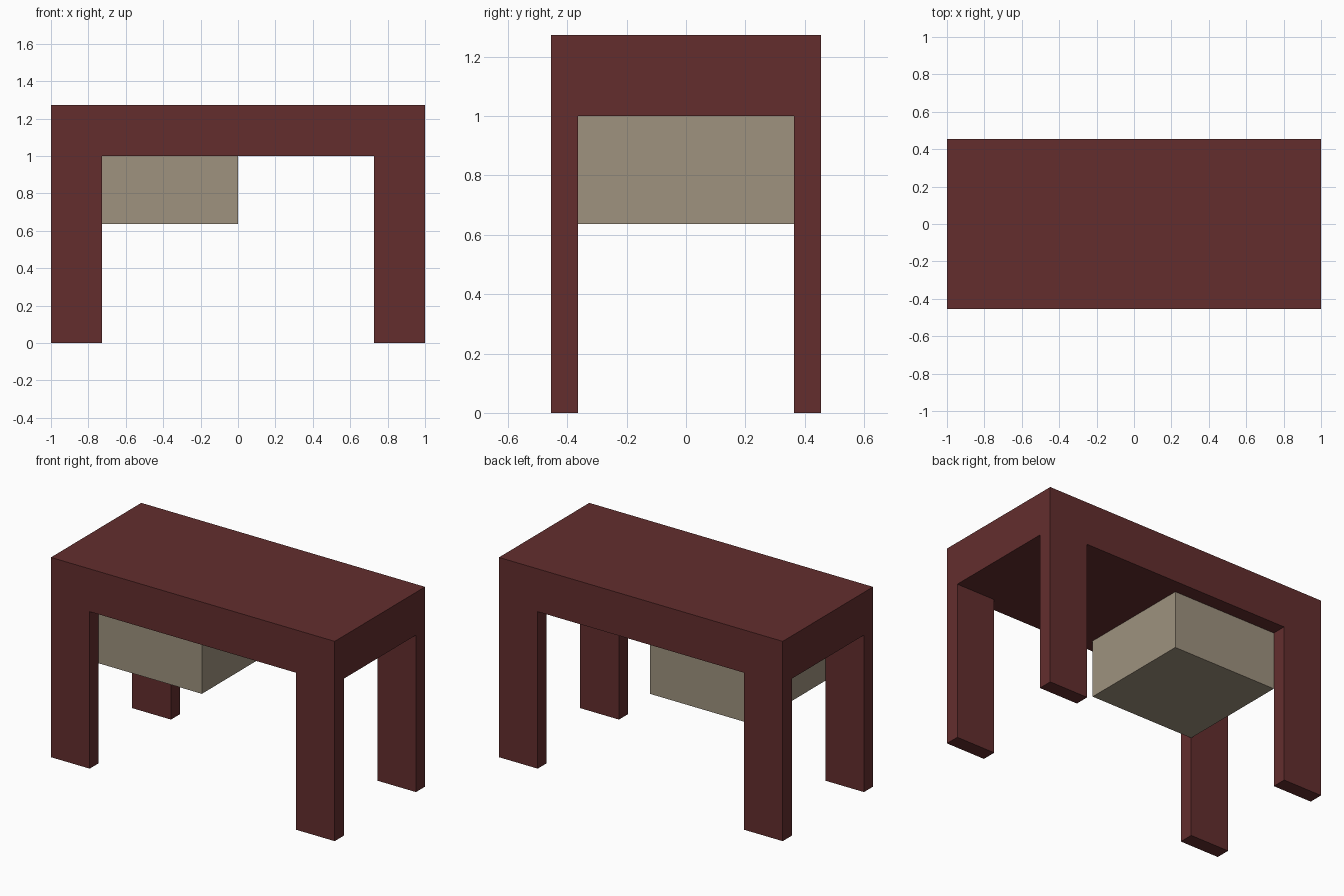
import bpy
import bmesh
from mathutils import Vector

if "Cube" in bpy.data.objects:
    bpy.data.objects.remove(bpy.data.objects["Cube"])

U = 1 / 11  # model grid: the table is 22 x 10 x 14 units


def material(name, rgb):
    mat = bpy.data.materials.new(name)
    mat.diffuse_color = (*rgb, 1.0)
    mat.use_nodes = True
    mat.node_tree.nodes["Principled BSDF"].inputs["Base Color"].default_value = mat.diffuse_color
    return mat


def box(name, low, high, mat):
    """Axis-aligned box between two corners given in grid units."""
    low, high = Vector(low) * U, Vector(high) * U
    bm = bmesh.new()
    bmesh.ops.create_cube(bm, size=1)
    bmesh.ops.scale(bm, vec=high - low, verts=bm.verts)
    bmesh.ops.translate(bm, vec=(low + high) / 2, verts=bm.verts)
    mesh = bpy.data.meshes.new(name)
    bm.to_mesh(mesh)
    bm.free()
    mesh.materials.append(mat)
    obj = bpy.data.objects.new(name, mesh)
    bpy.context.collection.objects.link(obj)
    return obj


red_wood = material("dark red wood", (0.125, 0.027, 0.027))
tan_wood = material("grey tan wood", (0.342, 0.287, 0.209))

# Thick desk top
box("desk_top", (-11, -5, 11), (11, 5, 14), red_wood)

# Four flat legs, flush with the corners
for x_name, x in (("left", -11), ("right", 8)):
    for y_name, y in (("front", -5), ("back", 4)):
        box(f"{y_name}_{x_name}_leg", (x, y, 0), (x + 3, y + 1, 11), red_wood)

# Drawer box hung under the left half
box("drawer", (-8, -4, 7), (0, 4, 11), tan_wood)
